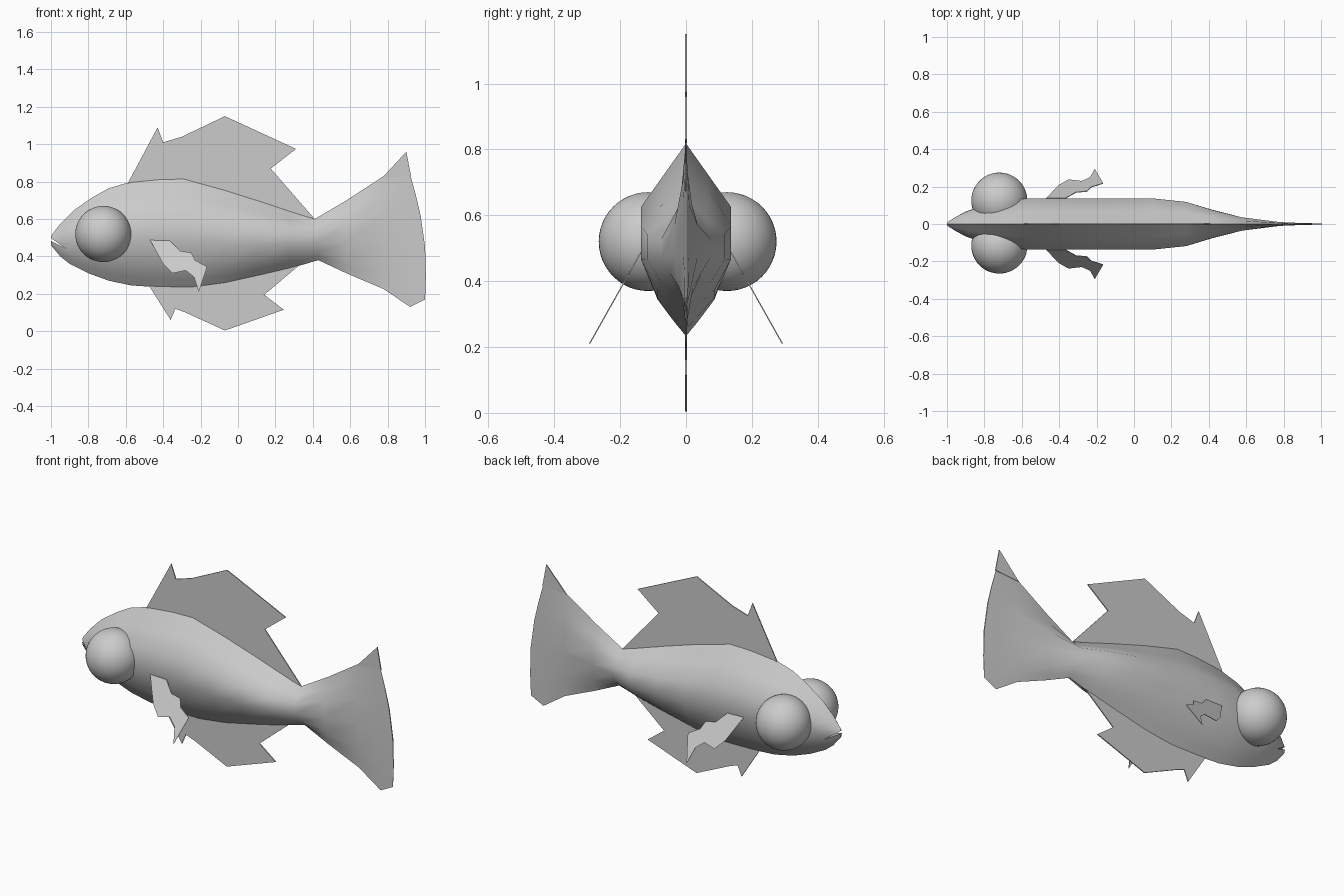
import bpy, bmesh, math

if "Cube" in bpy.data.objects:
    bpy.data.objects.remove(bpy.data.objects["Cube"])


def finish(name, bm, smooth=None):
    bmesh.ops.recalc_face_normals(bm, faces=bm.faces)
    me = bpy.data.meshes.new(name)
    bm.to_mesh(me)
    bm.free()
    ob = bpy.data.objects.new(name, me)
    bpy.context.collection.objects.link(ob)
    if smooth:
        bpy.ops.object.select_all(action='DESELECT')
        ob.select_set(True)
        bpy.context.view_layer.objects.active = ob
        bpy.ops.object.shade_smooth_by_angle(angle=math.radians(smooth))
    return ob


def plate(name, outline, thick, y_of_z=lambda z: 0.0):
    """Thin plate from an x-z outline; y follows the height."""
    bm = bmesh.new()
    rings = [[bm.verts.new((x, y_of_z(z) + s * thick / 2, z)) for x, z in outline]
             for s in (-1, 1)]
    n = len(outline)
    for r in rings:
        bm.faces.new(r)
    for i in range(n):
        j = (i + 1) % n
        bm.faces.new((rings[0][i], rings[0][j], rings[1][j], rings[1][i]))
    return finish(name, bm)


# Body and tail: stations of x top, z top, x bottom, z bottom, half width, bulge
stations = [
    (-1.00, .51, -1.00, .46, .008, 0), (-.95, .575, -.95, .40, .04, 0),
    (-.88, .645, -.90, .36, .07, 0), (-.78, .715, -.80, .31, .10, 0),
    (-.69, .765, -.69, .27, .122, 0), (-.57, .80, -.57, .245, .137, 0),
    (-.42, .815, -.42, .235, .137, 0), (-.29, .818, -.25, .233, .137, 0),
    (-.08, .76, -.08, .255, .137, 0), (.10, .703, .10, .295, .137, 0),
    (.28, .643, .28, .337, .118, 0), (.41, .60, .43, .38, .075, 0),
    (.58, .70, .58, .31, .035, 0), (.78, .83, .78, .225, .010, 0),
    (.88, .845, .92, .13, .005, 0), (.92, .84, 1.0, .17, .003, .035),
]
half = [(0, 1), (.5, .835), (1, .67), (1, .42), (.63, .19), (.28, .08), (0, 0)]
loop = half + [(-w, t) for w, t in half[-2:0:-1]]
bm = bmesh.new()
rings = []
for xt, zt, xb, zb, hw, bulge in stations:
    rings.append([bm.verts.new((xb + (xt - xb) * t + bulge * math.sin(math.pi * t),
                                hw * w, zb + (zt - zb) * t)) for w, t in loop])
for a, b in zip(rings, rings[1:]):
    for i in range(len(loop)):
        j = (i + 1) % len(loop)
        bm.faces.new((a[i], a[j], b[j], b[i]))
bm.faces.new(rings[0])
bm.faces.new(rings[-1])
body = finish("body", bm, 50)

# Mouth slit
cutter = plate("mouth_cutter", [(-1.02, .512), (-.92, .442), (-1.02, .493)], .4)
cutter.hide_render = True
cutter.hide_set(True)
cut = body.modifiers.new("mouth", 'BOOLEAN')
cut.operation = 'DIFFERENCE'
cut.solver = 'EXACT'
cut.object = cutter

# Fins on the centre line
plate("dorsal_fin", [(-.59, .79), (-.43, 1.09), (-.40, 1.01), (-.30, 1.04), (-.07, 1.15),
                     (.31, .975), (.175, .87), (.41, .60), (-.29, .80)], .006)
plate("belly_fin", [(-.48, .25), (-.36, .06), (-.335, .12), (-.28, .10), (-.07, .004),
                    (.245, .115), (.14, .195), (.33, .355), (-.1, .26)], .006)
plate("tail_tip", [(.77, .82), (.90, .96), (.925, .83)], .006)

# Side fins and eyes
side = [(-.47, .487), (-.365, .485), (-.31, .43), (-.25, .42), (-.23, .38), (-.165, .345),
        (-.21, .21), (-.235, .29), (-.28, .325), (-.35, .31), (-.40, .36)]
for tag, s in (("left", -1), ("right", 1)):
    plate("side_fin_" + tag, side, .004, lambda z: s * (.138 + (.485 - z) * .563))
    bm = bmesh.new()
    bmesh.ops.create_uvsphere(bm, u_segments=48, v_segments=24, radius=.15)
    eye = finish("eye_" + tag, bm, 40)
    eye.location = (-.72, .005 + s * .12, .52)
